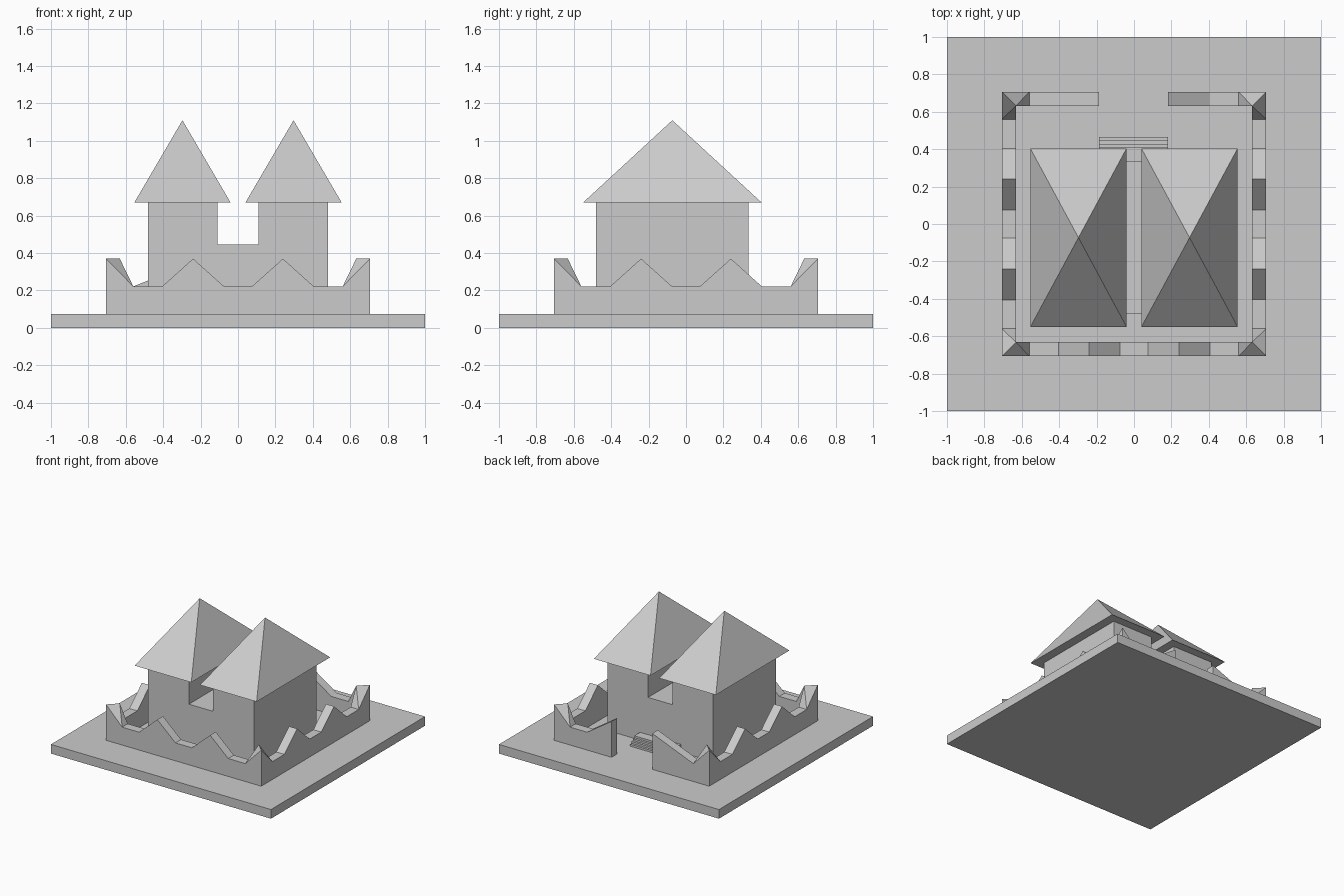
import bpy, bmesh, math
from mathutils import Matrix, Vector

cube = bpy.data.objects.get("Cube")
if cube:
    bpy.data.objects.remove(cube, do_unlink=True)

grey = bpy.data.materials.new("plain_grey")
grey.use_nodes = True
grey.diffuse_color = (0.6, 0.6, 0.6, 1)
grey.node_tree.nodes["Principled BSDF"].inputs["Base Color"].default_value = (0.6, 0.6, 0.6, 1)


def finish(name, bm):
    bmesh.ops.recalc_face_normals(bm, faces=bm.faces)
    mesh = bpy.data.meshes.new(name)
    bm.to_mesh(mesh)
    bm.free()
    mesh.materials.append(grey)
    obj = bpy.data.objects.new(name, mesh)
    bpy.context.collection.objects.link(obj)
    return obj


def prism(name, points, offset):
    """Extrude a closed outline of 3D points along an offset."""
    bm = bmesh.new()
    face = bm.faces.new([bm.verts.new(p) for p in points])
    moved = bmesh.ops.extrude_face_region(bm, geom=[face], use_keep_orig=True)["geom"]
    verts = [v for v in moved if isinstance(v, bmesh.types.BMVert)]
    bmesh.ops.translate(bm, verts=verts, vec=offset)
    return finish(name, bm)


GROUND = 0.075

# Ground slab
prism("ground_slab", [(-1, -1, 0), (1, -1, 0), (1, 1, 0), (-1, 1, 0)], (0, 0, GROUND))

# House body: two towers joined by a low middle
half = [(0.11, 0.445), (0.11, 0.67), (0.48, 0.67), (0.48, GROUND)]
outline = half + [(-x, z) for x, z in reversed(half)]
prism("house_body", [(x, -0.48, z) for x, z in outline], (0, 0.815, 0))

# Pyramid roofs
for side, label in ((1, "left"), (-1, "right")):
    bm = bmesh.new()
    place = (Matrix.Translation((side * 0.297, -0.073, 0.89))
             @ Matrix.Diagonal((0.515, 0.955, 0.44, 1))
             @ Matrix.Rotation(math.pi / 4, 4, "Z"))
    bmesh.ops.create_cone(bm, cap_ends=True, segments=4, radius1=math.sqrt(0.5),
                          radius2=0, depth=1, matrix=place)
    finish(label + "_roof", bm)

# Back steps
steps, tread, rise = 4, 0.0185, 0.016
profile = [(0.335, GROUND)]
for i in range(steps):
    y = 0.465 - i * tread
    profile += [(y, GROUND + i * rise), (y, GROUND + (i + 1) * rise)]
profile.append((0.335, GROUND + steps * rise))
prism("back_steps", [(-0.187, y, z) for y, z in profile], (0.37, 0, 0))

# Perimeter wall with a wavy top, mitred corners and a gap at the back
OUTER, INNER, LOW, HIGH = 0.705, 0.632, 0.222, 0.37
CORNER = None
wave = [(t, HIGH if abs(t) == 0.24 else LOW)
        for t in (-0.56, -0.405, -0.24, -0.075, 0.075, 0.24, 0.405, 0.56)]
whole_side = wave + [(CORNER, HIGH)]
runs = [(180, [(0.187, HIGH), (0.56, LOW), (CORNER, HIGH)]),
        (270, whole_side), (0, whole_side), (90, whole_side),
        (180, [(-0.56, LOW), (-0.405, LOW), (-0.183, HIGH)])]

bm = bmesh.new()
stations = []
for angle, run in runs:
    turn = Matrix.Rotation(math.radians(angle), 3, "Z")
    for t, top in run:
        ring = []
        for r, z in ((OUTER, GROUND), (OUTER, top), (INNER, top), (INNER, GROUND)):
            along = r if t is CORNER else t
            ring.append(bm.verts.new(turn @ Vector((along, -r, z))))
        stations.append((ring, t is CORNER))
for (a, a_corner), (b, _) in zip(stations, stations[1:]):
    bm.faces.new((a[0], b[0], b[1], a[1]))
    bm.faces.new((a[2], b[2], b[3], a[3]))
    bm.faces.new((a[3], b[3], b[0], a[0]))
    if a_corner:
        bm.faces.new((a[1], b[1], a[2]))
        bm.faces.new((b[1], b[2], a[2]))
    else:
        bm.faces.new((a[1], b[1], b[2]))
        bm.faces.new((a[1], b[2], a[2]))
bm.faces.new(stations[0][0])
bm.faces.new(stations[-1][0])
finish("perimeter_wall", bm)
